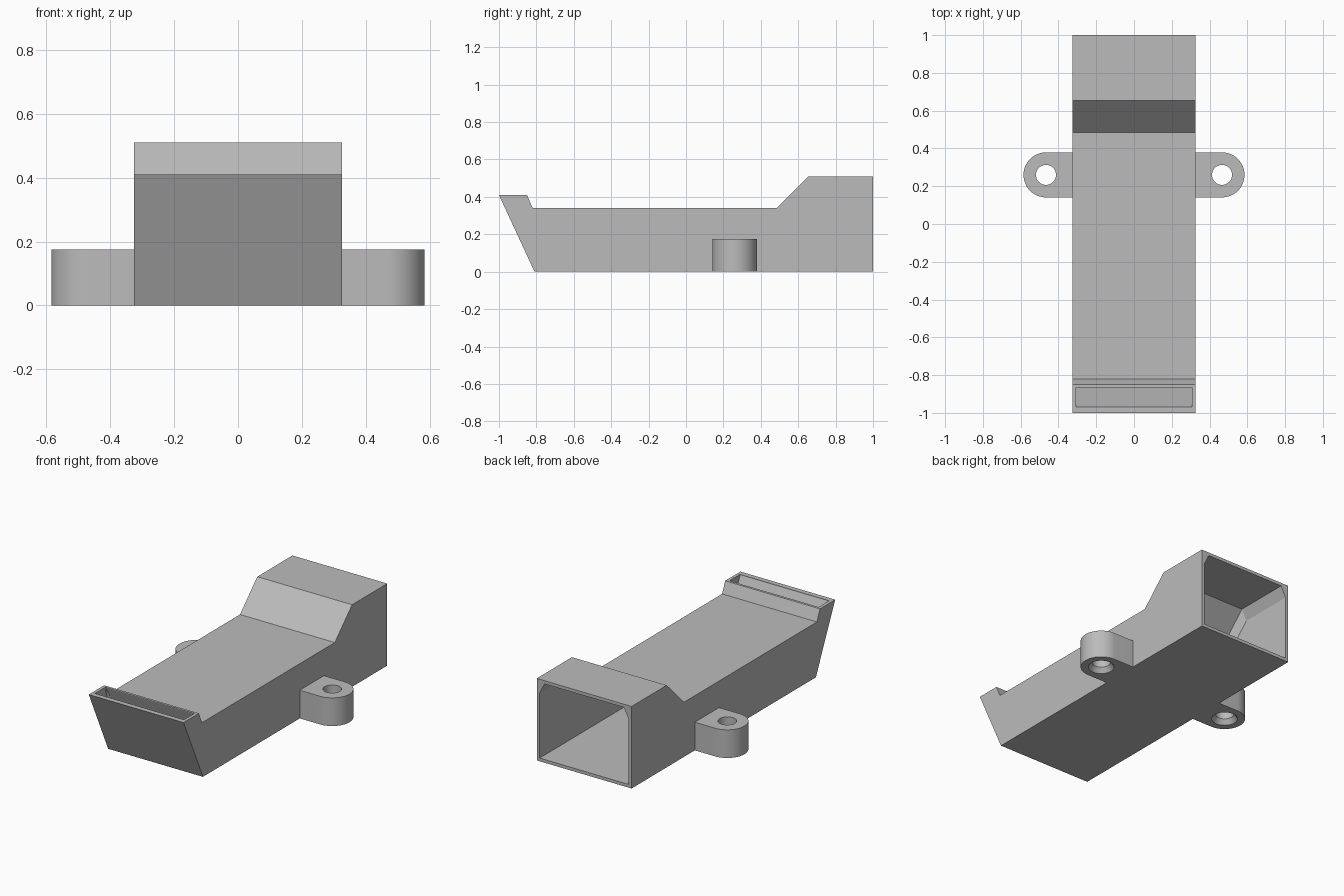
import bpy
import bmesh
import math

cube = bpy.data.objects.get("Cube")
if cube:
    bpy.data.objects.remove(cube, do_unlink=True)

grey = bpy.data.materials.new("plain grey")
grey.use_nodes = True
COLOUR = (0.5, 0.5, 0.5, 1)
grey.diffuse_color = COLOUR
grey.node_tree.nodes["Principled BSDF"].inputs["Base Color"].default_value = COLOUR


def loft(name, loops):
    """Closed solid through matching loops of points, capped at both ends."""
    bm = bmesh.new()
    rings = [[bm.verts.new(p) for p in loop] for loop in loops]
    for a, b in zip(rings, rings[1:]):
        for i in range(len(a)):
            j = (i + 1) % len(a)
            bm.faces.new((a[i], a[j], b[j], b[i]))
    bm.faces.new(rings[0])
    bm.faces.new(rings[-1])
    bmesh.ops.recalc_face_normals(bm, faces=bm.faces)
    mesh = bpy.data.meshes.new(name)
    bm.to_mesh(mesh)
    bm.free()
    mesh.materials.append(grey)
    obj = bpy.data.objects.new(name, mesh)
    bpy.context.collection.objects.link(obj)
    return obj


def select_only(obj):
    bpy.ops.object.select_all(action='DESELECT')
    obj.select_set(True)
    bpy.context.view_layer.objects.active = obj


def cut(obj, cutter):
    cutter.hide_render = True
    mod = obj.modifiers.new("cut", 'BOOLEAN')
    mod.operation = 'DIFFERENCE'
    mod.solver = 'EXACT'
    mod.object = cutter
    select_only(obj)
    bpy.ops.object.modifier_apply(modifier=mod.name)
    bpy.data.objects.remove(cutter, do_unlink=True)


# Duct body: side profile extruded across the width
HALF, WALL = 0.326, 0.02
profile = [(-0.81, 0), (1, 0), (1, 0.51), (0.655, 0.51), (0.485, 0.34),
           (-0.82, 0.34), (-0.85, 0.41), (-1, 0.41)]
duct = loft("duct_body", [[(x, y, z) for y, z in profile] for x in (-HALF, HALF)])


# Duct cavity: sections from the rear mouth to the front slot
def section(low, high, chamfer):
    w = HALF - WALL
    length = math.dist(low, high)
    t = 1 - 2 * chamfer / length
    mid = [a + (b - a) * t for a, b in zip(low, high)]
    row = [(w, low), (w, mid), (w - chamfer, high)]
    return ([(x, *p) for x, p in row] +
            [(-x, *p) for x, p in reversed(row)])


cavity = loft("duct_cavity", [
    section((1.05, WALL), (1.05, 0.49), 0.033),
    section((0.647, WALL), (0.647, 0.49), 0.033),
    section((0.477, WALL), (0.477, 0.32), 0.033),
    section((-0.787, WALL), (-0.835, 0.32), 0.033),
    section((-0.968, 0.405), (-0.865, 0.405), 0.001),
    section((-0.97, 0.45), (-0.867, 0.45), 0.001),
])
bm = bmesh.new()
bm.from_mesh(cavity.data)
bmesh.ops.triangulate(bm, faces=bm.faces)
bm.to_mesh(cavity.data)
bm.free()
cut(duct, cavity)


# Mounting ears with countersunk screw holes
def circle(cx, cy, r, z, n=48):
    return [(cx + r * math.cos(2 * math.pi * i / n),
             cy + r * math.sin(2 * math.pi * i / n), z) for i in range(n)]


EAR_X, EAR_Y, EAR_R, EAR_H = 0.466, 0.26, 0.119, 0.175
for side, name in ((1, "left"), (-1, "right")):
    outline = [(HALF, EAR_Y - EAR_R)]
    for i in range(33):
        a = math.pi * (i / 32 - 0.5)
        outline.append((EAR_X + EAR_R * math.cos(a), EAR_Y + EAR_R * math.sin(a)))
    outline.append((HALF, EAR_Y + EAR_R))
    ear = loft(name + "_mounting_ear",
               [[(side * x, y, z) for x, y in outline] for z in (0, EAR_H)])
    hole = loft("screw_hole", [circle(side * EAR_X, EAR_Y, r, z) for r, z in
                               ((0.082, -0.01), (0.053, 0.03), (0.053, 0.25))])
    cut(ear, hole)
    select_only(ear)
    bpy.ops.object.shade_smooth_by_angle(angle=math.radians(30))
